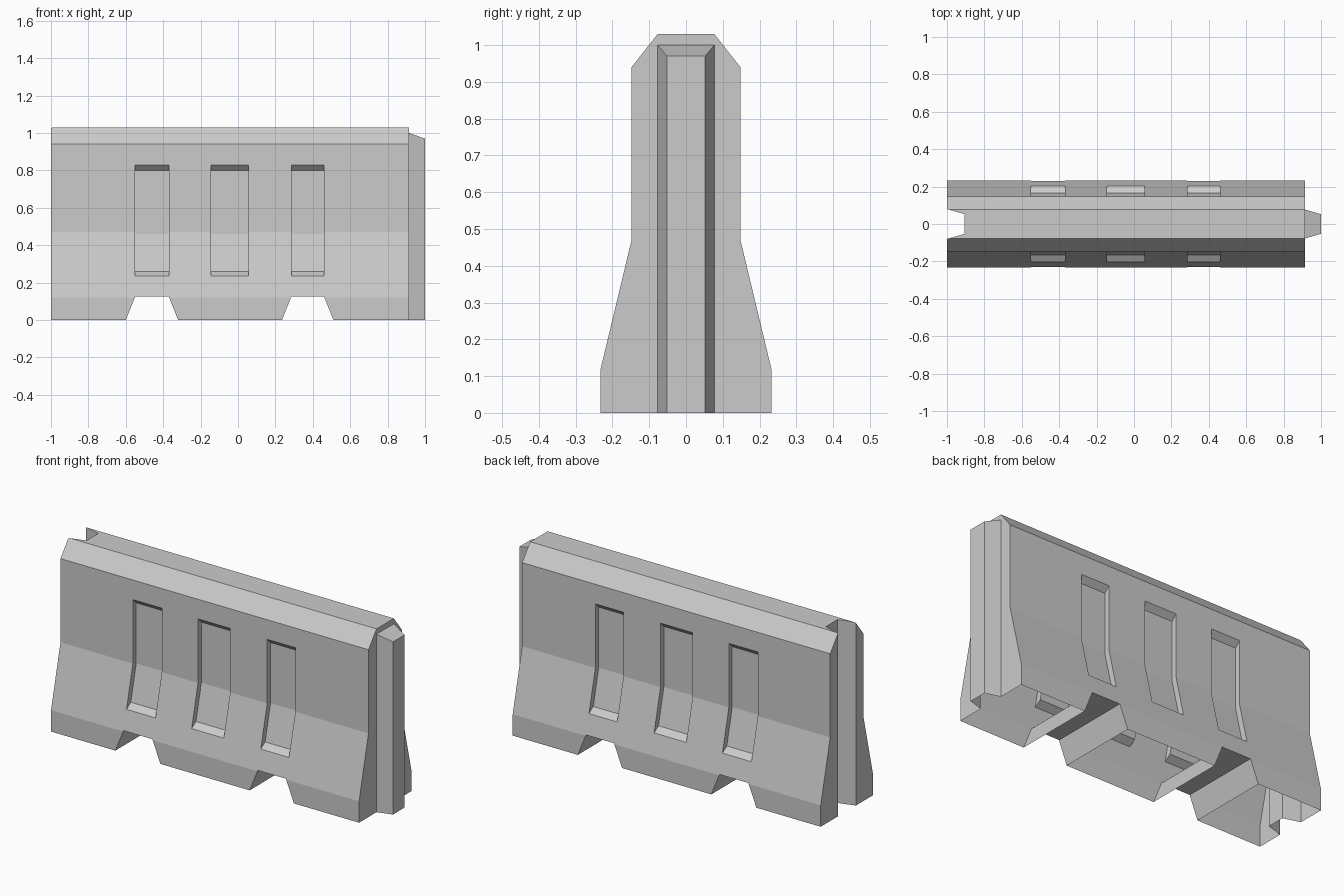
import bpy, bmesh

if "Cube" in bpy.data.objects:
    bpy.data.objects.remove(bpy.data.objects["Cube"])


def loft(bm, ring_a, ring_b):
    """Closed solid between two matching rings of points."""
    a = [bm.verts.new(p) for p in ring_a]
    b = [bm.verts.new(p) for p in ring_b]
    bm.faces.new(a)
    bm.faces.new(b[::-1])
    n = len(a)
    for i in range(n):
        j = (i + 1) % n
        bm.faces.new((a[j], a[i], b[i], b[j]))


def prism_x(bm, profile, x0, x1):
    loft(bm, [(x0, y, z) for y, z in profile], [(x1, y, z) for y, z in profile])


def finish(bm, name):
    bmesh.ops.recalc_face_normals(bm, faces=bm.faces[:])
    mesh = bpy.data.meshes.new(name)
    bm.to_mesh(mesh)
    bm.free()
    obj = bpy.data.objects.new(name, mesh)
    bpy.context.collection.objects.link(obj)
    return obj


# Barrier body: half profile mirrored, extended below ground for trimming
half = [(0.232, -0.05), (0.232, 0.12), (0.148, 0.47), (0.148, 0.94), (0.077, 1.03)]
bm = bmesh.new()
prism_x(bm, half + [(-y, z) for y, z in reversed(half)], -1.0, 0.915)
body = finish(bm, "barrier_body")

# Connecting tongue on the right end: straight root, then tapered tip
bm = bmesh.new()
rings = []
for x, w, top in ((0.88, 0.077, 1.0), (0.915, 0.077, 1.0), (1.0, 0.052, 0.97)):
    rings.append([bm.verts.new(p) for p in
                  ((x, -w, -0.1), (x, w, -0.1), (x, w, top), (x, -w, top))])
for a, b in zip(rings, rings[1:]):
    for i in range(4):
        j = (i + 1) % 4
        bm.faces.new((a[i], a[j], b[j], b[i]))
bm.faces.new(rings[0])
bm.faces.new(rings[-1])
tongue = finish(bm, "tongue_helper")

bm = bmesh.new()
# Groove in the left end
groove = [(-1.095, -0.108), (-0.905, -0.052), (-0.905, 0.052), (-1.095, 0.108)]
loft(bm, [(x, y, -0.2) for x, y in groove], [(x, y, 1.2) for x, y in groove])
# Forklift notches through the foot
for x0, x1 in ((-0.55, -0.37), (0.285, 0.46)):
    notch = [(x0 - 0.1, -0.125), (x0, 0.125), (x1, 0.125), (x1 + 0.1, -0.125)]
    loft(bm, [(x, -0.4, z) for x, z in notch], [(x, 0.4, z) for x, z in notch])
# Three recessed panels on each side
panel = [(0.118, 0.80), (0.168, 0.85), (0.3, 0.85), (0.3, 0.21),
         (0.242, 0.21), (0.166, 0.26), (0.118, 0.46)]
for x0, x1 in ((-0.55, -0.37), (-0.145, 0.055), (0.285, 0.46)):
    for s in (-1, 1):
        prism_x(bm, [(s * y, z) for y, z in panel], x0, x1)
cutter = finish(bm, "cutter_helper")

# Combine
bpy.context.view_layer.objects.active = body
for helper, op in ((tongue, 'UNION'), (cutter, 'DIFFERENCE')):
    helper.hide_render = True
    mod = body.modifiers.new(op.lower(), 'BOOLEAN')
    mod.operation = op
    mod.solver = 'EXACT'
    mod.object = helper
    bpy.ops.object.modifier_apply(modifier=mod.name)
for helper in (tongue, cutter):
    bpy.data.objects.remove(helper)

# Trim at the ground, leaving the hollow shell open underneath
bm = bmesh.new()
bm.from_mesh(body.data)
bmesh.ops.bisect_plane(bm, geom=bm.verts[:] + bm.edges[:] + bm.faces[:],
                       plane_co=(0, 0, 0), plane_no=(0, 0, -1), clear_outer=True)
bm.to_mesh(body.data)
bm.free()
